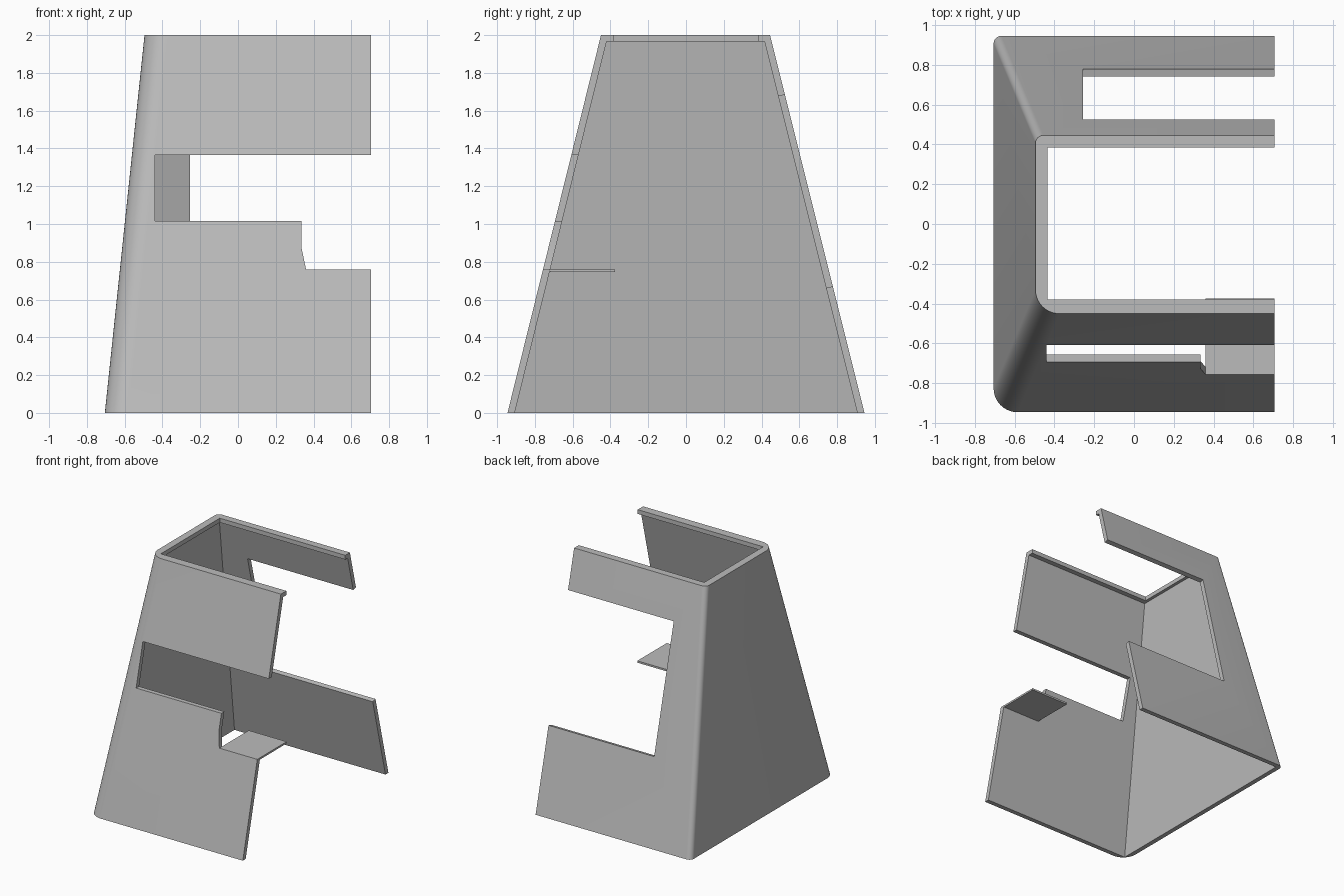
import bpy, bmesh
from math import cos, sin, pi, radians
from mathutils import Vector

cube = bpy.data.objects.get("Cube")
if cube:
    bpy.data.objects.remove(cube)

grey = bpy.data.materials.new("light_grey")
grey.use_nodes = True
GREY = (0.5, 0.5, 0.5, 1)
grey.diffuse_color = GREY
grey.node_tree.nodes["Principled BSDF"].inputs["Base Color"].default_value = GREY

RIGHT = 0.705     # open end of the shell
WALL = 0.038      # wall thickness


def loft(name, lower, upper):
    """Solid between two rings of equal length."""
    bm = bmesh.new()
    a = [bm.verts.new(p) for p in lower]
    b = [bm.verts.new(p) for p in upper]
    n = len(a)
    bm.faces.new(a)
    bm.faces.new(b)
    for i in range(n):
        j = (i + 1) % n
        bm.faces.new((a[i], a[j], b[j], b[i]))
    bmesh.ops.recalc_face_normals(bm, faces=bm.faces)
    mesh = bpy.data.meshes.new(name)
    bm.to_mesh(mesh)
    bm.free()
    mesh.materials.append(grey)
    obj = bpy.data.objects.new(name, mesh)
    bpy.context.collection.objects.link(obj)
    return obj


def box(name, x0, x1, y0, y1, z0, z1):
    ring = [(x0, y0), (x1, y0), (x1, y1), (x0, y1)]
    return loft(name, [(x, y, z0) for x, y in ring], [(x, y, z1) for x, y in ring])


def cut(target, cutter):
    mod = target.modifiers.new("cut", 'BOOLEAN')
    mod.operation = 'DIFFERENCE'
    mod.solver = 'EXACT'
    mod.object = cutter
    bpy.context.view_layer.objects.active = target
    bpy.ops.object.modifier_apply(modifier=mod.name)
    bpy.data.objects.remove(cutter)


def arc(cx, cy, r, start, z, steps=10):
    angles = [radians(start) + pi / 2 * i / steps for i in range(steps + 1)]
    return [Vector((cx + r * cos(t), cy + r * sin(t), z)) for t in angles]


def bounds(z, inset=0):
    """Left, front and back of the tapered shell at a height."""
    return (-0.705 + 0.105 * z + inset, -0.945 + 0.2475 * z + inset,
            0.945 - 0.25 * z - inset)


def outer_ring(z):
    left, front, back = bounds(z)
    r, s = 0.12, 0.04
    return ([Vector((RIGHT, front, z)), Vector((RIGHT, back, z))]
            + arc(left + s, back - s, s, 90, z)
            + arc(left + r, front + r, r, 180, z))


def inner_ring(z):
    left, front, back = bounds(z, WALL)
    return [(left, front, z), (1, front, z), (1, back, z), (left, back, z)]


# Tapered shell, hollow and open on one side, with a lip around the top
shell = loft("tapered_shell", outer_ring(0), outer_ring(2))
cut(shell, loft("hollow", inner_ring(-0.1), inner_ring(1.965)))
cut(shell, box("top_opening", -0.435, 1, -0.38, 0.385, 1.9, 2.1))

# Front slot with a stepped notch
slot = [(-0.44, 1.015), (-0.44, 1.365), (1, 1.365), (1, 0.76),
        (0.36, 0.76), (0.335, 0.88), (0.335, 1.015)]
cut(shell, loft("front_slot", [(x, -1, z) for x, z in slot],
                [(x, 0, z) for x, z in slot]))

# Back window, cut square to the sloping wall
window = [(0.3, 0.551), (1, 0.726), (1, 1.804), (0.3, 1.629)]
cut(shell, loft("back_window", [(-0.255, y, z) for y, z in window],
                [(1, y, z) for y, z in window]))

# Small shelf behind the notch
box("shelf", 0.36, RIGHT, -0.72, -0.375, 0.745, 0.76)

bpy.ops.object.select_all(action='DESELECT')
shell.select_set(True)
bpy.context.view_layer.objects.active = shell
bpy.ops.object.shade_smooth_by_angle(angle=radians(30))
